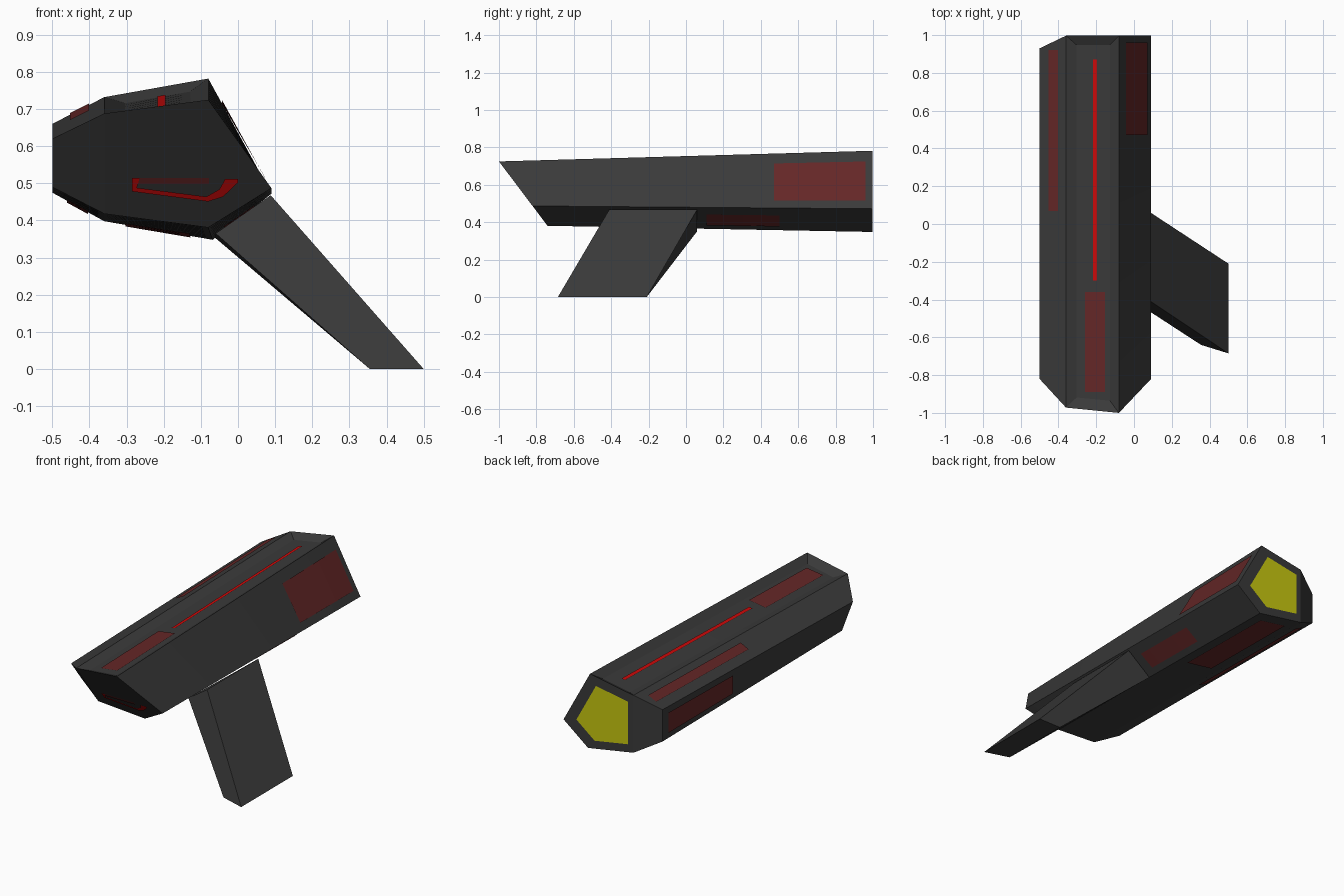
import bpy, bmesh
from mathutils import Vector as V

if "Cube" in bpy.data.objects:
    bpy.data.objects.remove(bpy.data.objects["Cube"])


def material(name, rgb):
    m = bpy.data.materials.new(name)
    m.diffuse_color = (*rgb, 1)
    m.use_nodes = True
    m.node_tree.nodes["Principled BSDF"].inputs["Base Color"].default_value = m.diffuse_color
    return m


HULL = material("dark grey hull", (0.042, 0.042, 0.042))
PANEL = material("dull red panel", (0.13, 0.02, 0.02))
GLOW = material("bright red glow", (0.6, 0.003, 0.003))
YELLOW = material("yellow exhaust", (0.58, 0.58, 0.005))


def make(name, verts, faces, mat, solid=True):
    me = bpy.data.meshes.new(name)
    me.from_pydata([tuple(v) for v in verts], [], faces)
    bm = bmesh.new()
    bm.from_mesh(me)
    if solid:
        bmesh.ops.remove_doubles(bm, verts=bm.verts, dist=1e-5)
        bmesh.ops.recalc_face_normals(bm, faces=bm.faces)
    bm.to_mesh(me)
    bm.free()
    me.materials.append(mat)
    ob = bpy.data.objects.new(name, me)
    bpy.context.collection.objects.link(ob)
    return ob


def nose_y(z):
    # raked plane of the front face
    return -1 + (0.725 - z) * 0.754


# Long hull edges: (front point, back point)
EDGES = {
    "A": ((-0.5, -0.82, 0.62), (-0.5, 0.93, 0.66)),
    "B": ((-0.36, nose_y(0.688), 0.688), (-0.36, 0.997, 0.732)),
    "C": ((-0.08, -1, 0.725), (-0.08, 0.997, 0.782)),
    "D": ((0.09, nose_y(0.487), 0.487), (0.09, 0.997, 0.472)),
    "E": ((-0.08, nose_y(0.381), 0.381), (-0.068, 0.997, 0.348)),
    "F": ((-0.36, nose_y(0.418), 0.418), (-0.36, 0.997, 0.398)),
    "G": ((-0.5, -0.72, 0.49), (-0.5, 0.93, 0.475)),
}
EDGES = {k: (V(a), V(b)) for k, (a, b) in EDGES.items()}
DROP = V((0, 0, -0.025))


def at(k, s):
    return EDGES[k][0].lerp(EDGES[k][1], s)


def at_y(k, y):
    a, b = EDGES[k]
    return a.lerp(b, (y - a.y) / (b.y - a.y))


# Hull: lofted rings with a sunken channel along the top facet
stations = [0, 0.03] + [0.03 + 0.945 * i / 9 for i in range(1, 10)] + [1]
verts, faces, n = [], [], 9
for s in stations:
    b, c = at("B", s), at("C", s)
    if 0 < s < 1:
        bi, ci = b.lerp(c, 0.2) + DROP, b.lerp(c, 0.83) + DROP
    else:
        bi, ci = b, c
    verts += [at("A", s), b, bi, ci, c] + [at(k, s) for k in "DEFG"]
for r in range(len(stations) - 1):
    for i in range(n):
        j = (i + 1) % n
        faces.append((r * n + i, r * n + j, (r + 1) * n + j, (r + 1) * n + i))
for r in (0, len(stations) - 1):
    faces.append([r * n + i for i in (1, 4, 5, 6, 7)])
    faces.append([r * n + i for i in (0, 1, 7, 8)])
make("hull", verts, faces, HULL)

# Pylon: swept slab from the lower right facet to the ground
root = [(0.088, -0.41, 0.468), (0.088, 0.06, 0.468), (-0.06, 0.06, 0.352), (-0.06, -0.37, 0.365)]
tip = [(0.5, -0.685, 0), (0.5, -0.21, 0), (0.355, -0.21, 0), (0.355, -0.64, 0)]
make("pylon", root + tip,
     [(0, 1, 2, 3), (4, 5, 6, 7)] + [(i, (i + 1) % 4, (i + 1) % 4 + 4, i + 4) for i in range(4)], HULL)


def plate(name, p, q, t0, t1, y0, y1, mat, sink=V((0, 0, 0))):
    # thin strip lying just above the facet between hull edges p and q
    m = (y0 + y1) / 2
    d = at_y(q, m) - at_y(p, m)
    nrm = d.cross(V((0, 1, 0))).normalized()
    mid = at_y(p, m).lerp(at_y(q, m), 0.5)
    flip = nrm.dot(mid - V((-0.2, m, 0.56))) < 0
    if flip:
        nrm = -nrm
    vs, fs, k = [], [], 6
    for i in range(k + 1):
        y = y0 + (y1 - y0) * i / k
        a, b = at_y(p, y), at_y(q, y)
        vs += [a.lerp(b, t) + nrm * 0.005 + sink for t in (t0, t1)]
    for i in range(k):
        f = (2 * i, 2 * i + 2, 2 * i + 3, 2 * i + 1)
        fn = (vs[f[1]] - vs[f[0]]).cross(vs[f[3]] - vs[f[0]])
        fs.append(f if fn.dot(nrm) > 0 else f[::-1])
    make(name, vs, fs, mat, False)


# Panels and glowing strip
plate("top_strip", "B", "C", 0.515, 0.59, -0.3, 0.87, GLOW, DROP)
plate("top_panel", "B", "C", 0.36, 0.74, -0.89, -0.36, PANEL, DROP)
plate("upper_left_panel", "A", "B", 0.36, 0.72, 0.07, 0.92, PANEL)
plate("right_panel", "C", "D", 0.19, 0.87, 0.47, 0.96, PANEL)
plate("lower_right_panel", "D", "E", 0.3, 0.8, 0.11, 0.5, PANEL)
plate("bottom_panel", "E", "F", 0.2, 0.8, 0.3, 0.93, PANEL)
plate("lower_left_panel", "F", "G", 0.3, 0.7, 0.07, 0.9, PANEL)
plate("left_panel", "G", "A", 0.18, 0.82, 0.29, 0.88, PANEL)


def front_plate(name, pts, mat, off):
    # pts run anticlockwise as seen from the front
    make(name, [(x, nose_y(z) - off, z) for x, z in pts], [range(len(pts))], mat, False)


# Front intake markings
front_plate("front_panel", [(-0.27, 0.498), (-0.078, 0.498), (-0.078, 0.515), (-0.27, 0.515)], PANEL, 0.004)
front_plate("front_glow", [(-0.285, 0.478), (-0.08, 0.451), (-0.04, 0.464), (0, 0.502), (0, 0.511),
                           (-0.035, 0.511), (-0.05, 0.484), (-0.085, 0.464), (-0.272, 0.488),
                           (-0.265, 0.515), (-0.285, 0.515)], GLOW, 0.006)

# Rear exhaust: shrunken copy of the back outline
c = V((-0.236, 0, 0.558))
back = []
for k in "BCDEF":
    p = c + (EDGES[k][1] - c) * 0.74
    back.append((p.x, 1.0, p.z))
make("exhaust", back, [range(5)], YELLOW, False)
